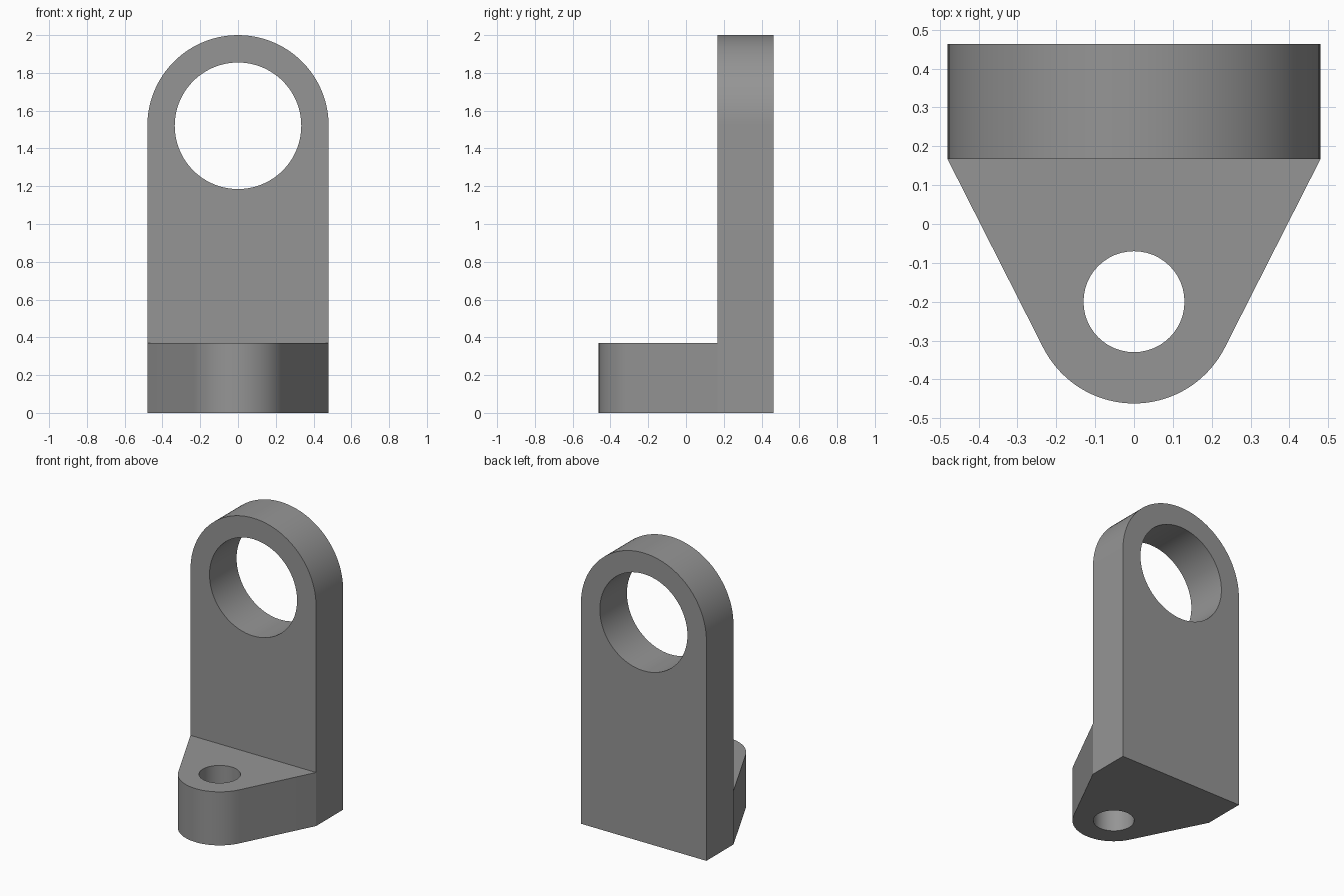
import bpy, bmesh, math
from mathutils import Matrix, Vector

if "Cube" in bpy.data.objects:
    bpy.data.objects.remove(bpy.data.objects["Cube"])

HALF_W = 0.48              # half width of the upright plate
FRONT, BACK = 0.167, 0.463  # plate faces in y
EYE_Z, EYE_R = 1.52, 0.335
FOOT_H, LUG_Y, LUG_R, BOLT_R = 0.37, -0.2, 0.262, 0.13


def arc(cx, cy, r, a0, a1, n):
    return [(cx + r * math.cos(a0 + (a1 - a0) * i / n),
             cy + r * math.sin(a0 + (a1 - a0) * i / n)) for i in range(n + 1)]


def holed_slab(outline, hole, depth):
    """Flat outline with one hole, extruded along +z."""
    bm = bmesh.new()
    for loop in (outline, hole):
        vs = [bm.verts.new((x, y, 0)) for x, y in loop]
        for a, b in zip(vs, vs[1:] + vs[:1]):
            bm.edges.new((a, b))
    bmesh.ops.triangle_fill(bm, edges=bm.edges[:], use_beauty=True)
    ext = bmesh.ops.extrude_face_region(bm, geom=bm.faces[:], use_keep_orig=True)
    top = [g for g in ext["geom"] if isinstance(g, bmesh.types.BMVert)]
    bmesh.ops.translate(bm, verts=top, vec=(0, 0, depth))
    bmesh.ops.recalc_face_normals(bm, faces=bm.faces[:])
    return bm


def drop_faces(bm, rule):
    bad = [f for f in bm.faces if rule(f)]
    bmesh.ops.delete(bm, geom=bad, context='FACES')


# Upright plate: round-topped profile with a large eye
profile = [(-HALF_W, 0), (HALF_W, 0)] + arc(0, EYE_Z, HALF_W, 0, math.pi, 48)
plate = holed_slab(profile, arc(0, EYE_Z, EYE_R, 0, math.tau, 72)[:-1], BACK - FRONT)
plate.transform(Matrix.Translation((0, BACK, 0)) @ Matrix.Rotation(math.pi / 2, 4, 'X'))
bmesh.ops.bisect_plane(plate, geom=plate.verts[:] + plate.edges[:] + plate.faces[:],
                       plane_co=(0, 0, FOOT_H), plane_no=(0, 0, 1))
# Open the area covered by the foot
drop_faces(plate, lambda f: all(abs(v.co.y - FRONT) < 1e-4 and v.co.z < FOOT_H + 1e-4
                                for v in f.verts))

# Foot: sides taper tangentially into a rounded lug with a bolt hole
corner = Vector((HALF_W, FRONT - LUG_Y))
tangent = math.atan2(corner.y, corner.x) - math.acos(LUG_R / corner.length)
outline = [(HALF_W, FRONT), (-HALF_W, FRONT)] + arc(0, LUG_Y, LUG_R, -math.pi - tangent, tangent, 36)
foot = holed_slab(outline, arc(0, LUG_Y, BOLT_R, 0, math.tau, 48)[:-1], FOOT_H)
drop_faces(foot, lambda f: all(abs(v.co.y - FRONT) < 1e-4 for v in f.verts))

# Weld both parts into one solid bracket
mesh = bpy.data.meshes.new("bracket")
foot.to_mesh(mesh)
plate.from_mesh(mesh)
bmesh.ops.remove_doubles(plate, verts=plate.verts[:], dist=1e-4)
bmesh.ops.recalc_face_normals(plate, faces=plate.faces[:])
plate.to_mesh(mesh)
plate.free()
foot.free()

grey = bpy.data.materials.new("mid grey")
grey.diffuse_color = (0.3, 0.3, 0.3, 1)
grey.use_nodes = True
grey.node_tree.nodes["Principled BSDF"].inputs["Base Color"].default_value = grey.diffuse_color
mesh.materials.append(grey)
bracket = bpy.data.objects.new("bracket", mesh)
bpy.context.collection.objects.link(bracket)
bpy.context.view_layer.objects.active = bracket
bracket.select_set(True)
bpy.ops.object.shade_smooth_by_angle(angle=math.radians(20))
